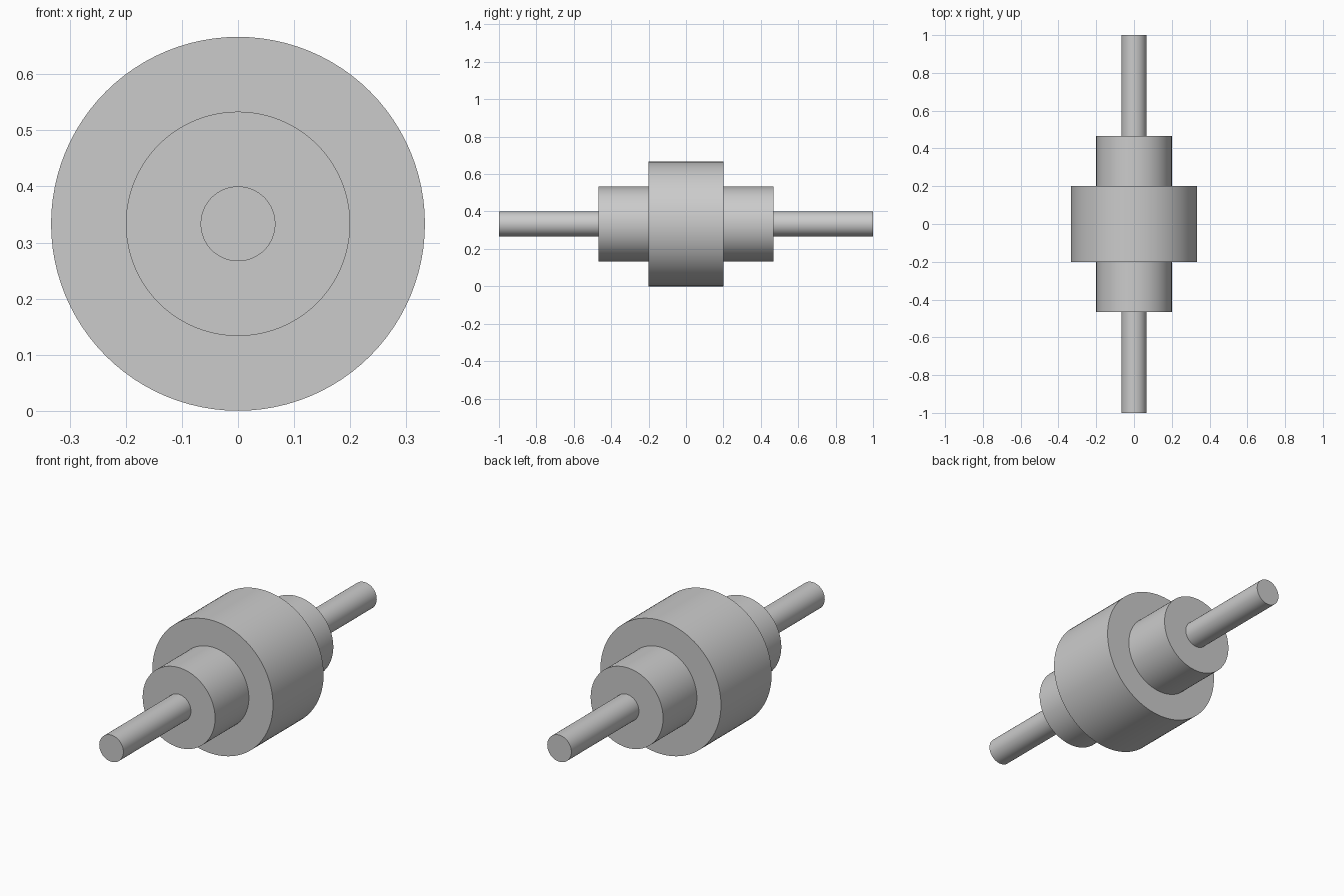
import bpy
import math

# Remove the default object
cube = bpy.data.objects.get("Cube")
if cube:
    bpy.data.objects.remove(cube, do_unlink=True)

# Single grey material
GREY = (0.6, 0.6, 0.6, 1.0)
grey = bpy.data.materials.new("grey metal")
grey.use_nodes = True
grey.diffuse_color = GREY
grey.node_tree.nodes["Principled BSDF"].inputs["Base Color"].default_value = GREY

AXIS_HEIGHT = 1 / 3


def coaxial_cylinder(name, radius, length):
    """Cylinder lying along y, centred on the common axis."""
    bpy.ops.mesh.primitive_cylinder_add(
        vertices=96, radius=radius, depth=length,
        location=(0, 0, AXIS_HEIGHT), rotation=(math.pi / 2, 0, 0))
    part = bpy.context.object
    part.name = name
    part.data.materials.append(grey)
    bpy.ops.object.shade_smooth_by_angle(angle=math.radians(30))
    return part


# Wide central drum, stepped hub on both sides, thin shaft right through
coaxial_cylinder("drum", 1 / 3, 0.4)
coaxial_cylinder("hub", 0.2, 14 / 15)
coaxial_cylinder("shaft", 1 / 15, 2.0)
